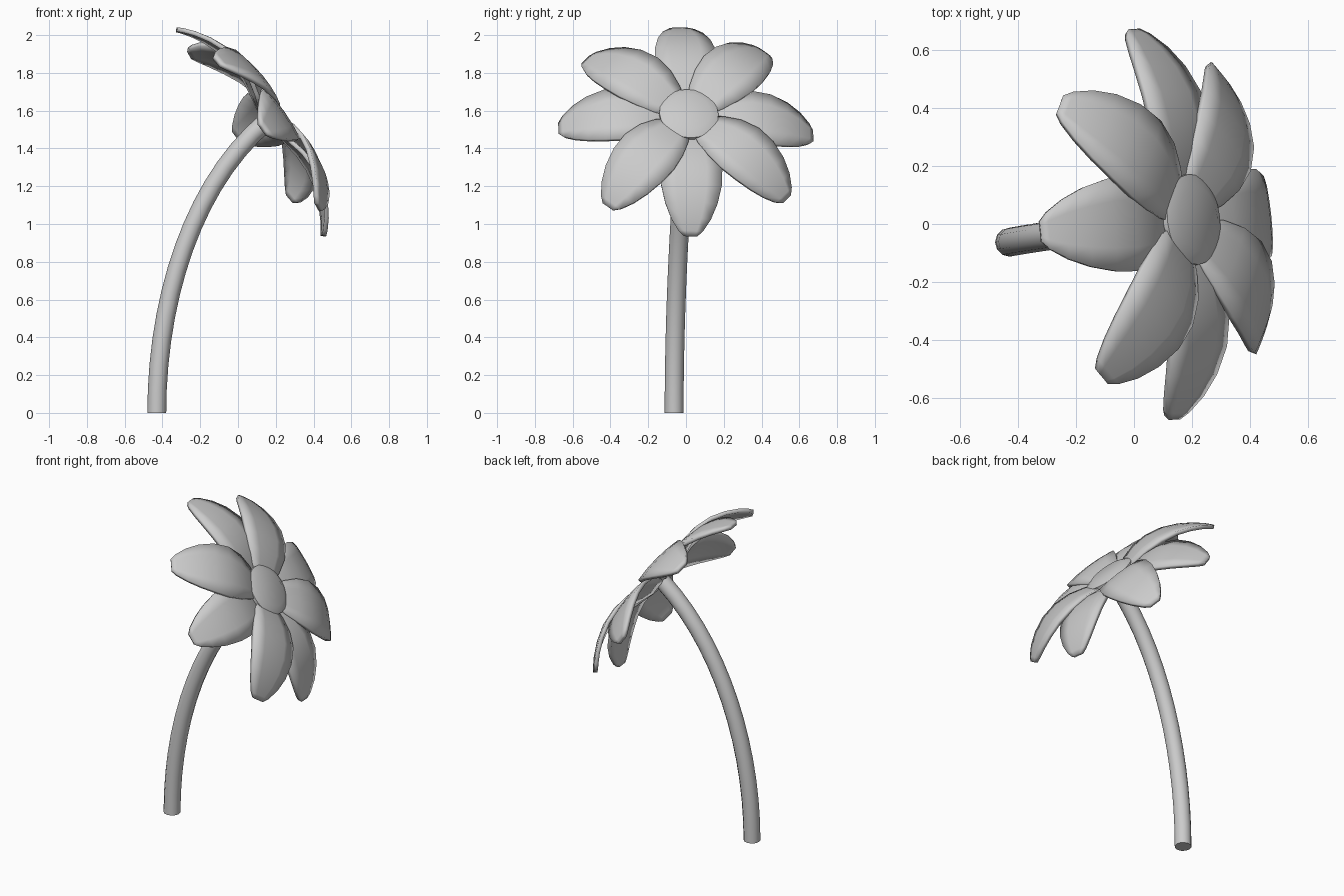
import bpy, bmesh, math
from mathutils import Matrix, Vector

if "Cube" in bpy.data.objects:
    bpy.data.objects.remove(bpy.data.objects["Cube"])

# Head frame: e1 sideways, e2 up along the flower face, n outward
n = Vector((0.81, 0.10, 0.58)).normalized()
e1 = Vector((-n.y, n.x, 0)).normalized()
e2 = n.cross(e1)
head = Matrix.Translation((0.2, 0.015, 1.58)) @ Matrix((e1, e2, n)).transposed().to_4x4()


def finish(bm, name, matrix=Matrix(), angle=35):
    mesh = bpy.data.meshes.new(name)
    bm.to_mesh(mesh)
    bm.free()
    ob = bpy.data.objects.new(name, mesh)
    bpy.context.collection.objects.link(ob)
    ob.matrix_world = matrix
    bpy.ops.object.select_all(action='DESELECT')
    ob.select_set(True)
    bpy.context.view_layer.objects.active = ob
    bpy.ops.object.shade_smooth_by_angle(angle=math.radians(angle))
    return ob


# Petal stations: distance from centre, half width, height
STATIONS = [(0.07, 0.06, -0.025), (0.15, 0.11, 0.0), (0.24, 0.145, 0.022),
            (0.34, 0.165, 0.025), (0.44, 0.16, 0.005), (0.53, 0.138, -0.035),
            (0.60, 0.105, -0.08), (0.65, 0.065, -0.122), (0.67, 0.035, -0.143)]


def petal(name, degrees, lift):
    bm = bmesh.new()
    rows = []
    for r, w, h in STATIONS:
        rows.append([bm.verts.new((r, w * t, h + lift - 0.5 * (w * t) ** 2))
                     for t in (-1, -0.5, 0, 0.5, 1)])
    for a, b in zip(rows, rows[1:]):
        for i in range(4):
            bm.faces.new((a[i], b[i], b[i + 1], a[i + 1]))
    ob = finish(bm, name, head @ Matrix.Rotation(math.radians(degrees), 4, 'Z'))
    solid = ob.modifiers.new("thickness", 'SOLIDIFY')
    solid.thickness = 0.024
    solid.offset = 0


# Two layers of four petals
for i in range(4):
    petal(f"front_petal_{i + 1}", 48 + 90 * i, 0.0)
    petal(f"back_petal_{i + 1}", -2 + 90 * i, -0.025)

# Flower centre: shallow bevelled disc
bm = bmesh.new()
rings = []
for r, h in [(0.10, -0.045), (0.157, -0.01), (0.157, 0.008), (0.113, 0.028)]:
    rings.append([bm.verts.new((r * math.cos(k * math.tau / 24), r * math.sin(k * math.tau / 24), h))
                  for k in range(24)])
for a, b in zip(rings, rings[1:]):
    for k in range(24):
        j = (k + 1) % 24
        bm.faces.new((a[k], a[j], b[j], b[k]))
bm.faces.new(rings[0][::-1])
bm.faces.new(rings[-1])
finish(bm, "flower_centre", head)

# Stem: round tube along a Bezier curve
P = [Vector(p) for p in ((-0.43, -0.063, 0), (-0.43, -0.063, 0.6), (-0.24, -0.025, 1.22), (0.16, 0.01, 1.55))]
SIDES, STEPS = 12, 14
bm = bmesh.new()
rings = []
for s in range(STEPS + 1):
    t = s / STEPS
    u = 1 - t
    c = u**3 * P[0] + 3 * u * u * t * P[1] + 3 * u * t * t * P[2] + t**3 * P[3]
    d = (u * u * (P[1] - P[0]) + 2 * u * t * (P[2] - P[1]) + t * t * (P[3] - P[2])).normalized()
    side = Vector((0, 1, 0)).cross(d).normalized()
    up = d.cross(side)
    rings.append([bm.verts.new(c + 0.05 * (math.cos(k * math.tau / SIDES) * side + math.sin(k * math.tau / SIDES) * up))
                  for k in range(SIDES)])
for a, b in zip(rings, rings[1:]):
    for k in range(SIDES):
        j = (k + 1) % SIDES
        bm.faces.new((a[k], a[j], b[j], b[k]))
bm.faces.new(rings[0][::-1])
bm.faces.new(rings[-1])
finish(bm, "stem", angle=40)
